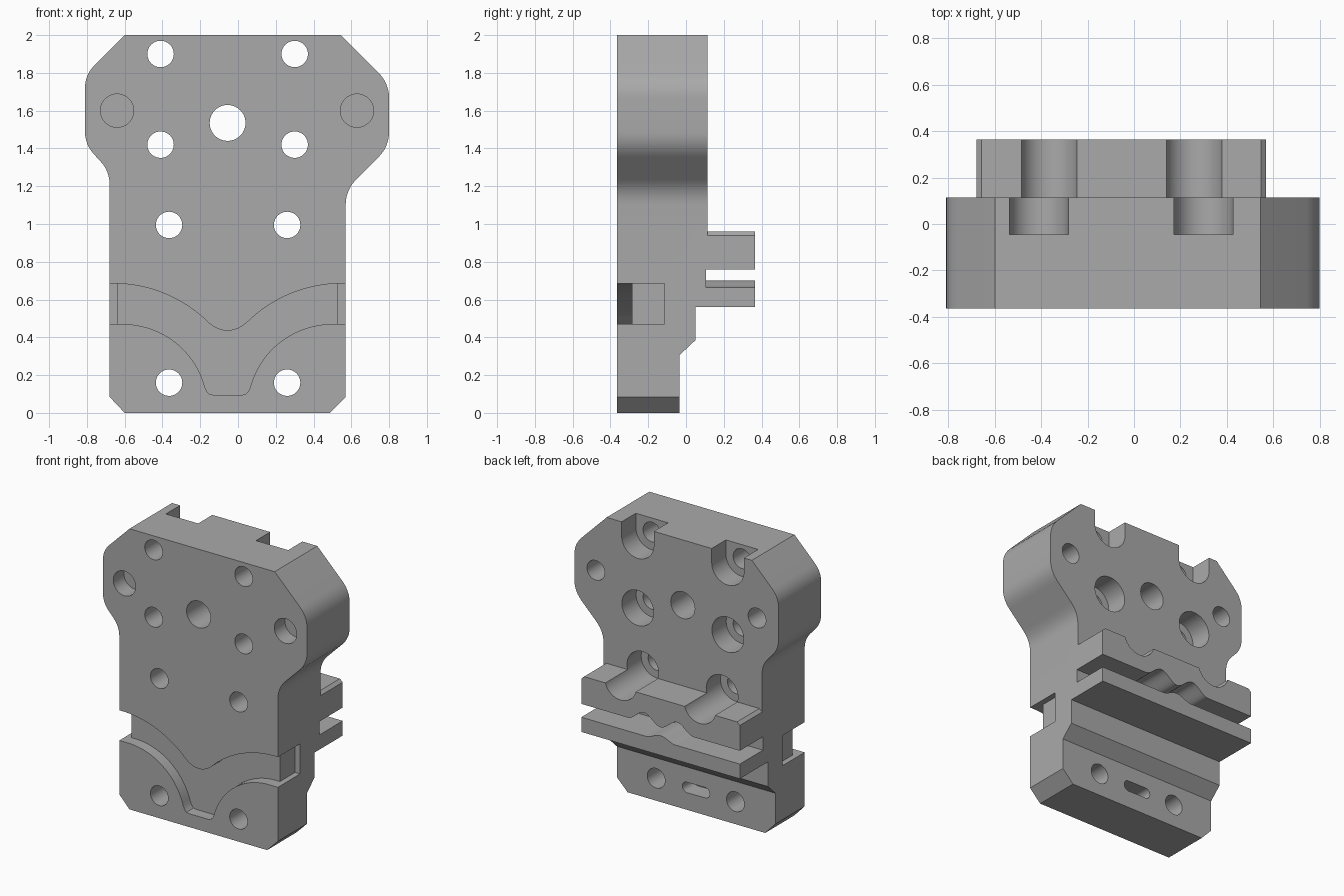
import bpy, bmesh, math
from mathutils import Vector

cube = bpy.data.objects.get("Cube")
if cube:
    bpy.data.objects.remove(cube, do_unlink=True)

FRONT, BACK, LEDGE_BACK = -0.365, 0.115, 0.365
CX = -0.055          # symmetry axis of the lower block
HALF = 0.625         # half width of the lower block

grey = bpy.data.materials.new("machined_grey")
grey.use_nodes = True
colour = (0.40, 0.40, 0.40, 1)
grey.diffuse_color = colour
grey.node_tree.nodes["Principled BSDF"].inputs["Base Color"].default_value = colour


def prism(name, points, start, end, axis="y"):
    """Extrude a closed profile: (x, z) along y, or (y, z) along x."""
    place = (lambda a, b, t: (a, t, b)) if axis == "y" else (lambda a, b, t: (t, a, b))
    bm = bmesh.new()
    base = [bm.verts.new(place(a, b, start)) for a, b in points]
    face = bm.faces.new(base)
    ext = bmesh.ops.extrude_face_region(bm, geom=[face])
    shift = Vector(place(0, 0, end - start))
    bmesh.ops.translate(bm, vec=shift, verts=[g for g in ext["geom"] if isinstance(g, bmesh.types.BMVert)])
    bmesh.ops.recalc_face_normals(bm, faces=bm.faces)
    mesh = bpy.data.meshes.new(name)
    bm.to_mesh(mesh)
    bm.free()
    obj = bpy.data.objects.new(name, mesh)
    bpy.context.collection.objects.link(obj)
    mesh.materials.append(grey)
    return obj


def combine(target, tool, operation="DIFFERENCE"):
    mod = target.modifiers.new(tool.name, "BOOLEAN")
    mod.operation, mod.solver, mod.object = operation, "EXACT", tool
    bpy.context.view_layer.objects.active = target
    bpy.ops.object.modifier_apply(modifier=mod.name)
    bpy.data.objects.remove(tool, do_unlink=True)


def circle(x, z, r, n=40):
    return [(x + r * math.cos(2 * math.pi * i / n), z + r * math.sin(2 * math.pi * i / n)) for i in range(n)]


def rounded(corners, steps=6):
    """Round each (x, z, cut) corner with a short curve."""
    out = []
    for i, (x, z, cut) in enumerate(corners):
        p = Vector((x, z))
        if not cut:
            out.append((x, z))
            continue
        a = p + (Vector(corners[i - 1][:2]) - p).normalized() * cut
        b = p + (Vector(corners[(i + 1) % len(corners)][:2]) - p).normalized() * cut
        for s in range(steps + 1):
            t = s / steps
            out.append(tuple(a * (1 - t) ** 2 + p * (2 * t * (1 - t)) + b * t * t))
    return out


def symmetric(upper, lower):
    """Close a loop from half curves given from the outside to the centre."""
    right = lambda pts: [(CX + d, z) for d, z in pts]
    left = lambda pts: [(CX - d, z) for d, z in pts]
    return right(upper) + left(upper)[::-1] + left(lower) + right(lower)[::-1]


# Main plate
outline = rounded([
    (-0.60, 2, 0), (0.545, 2, 0), (0.80, 1.745, 0.08), (0.80, 1.41, 0.08),
    (0.57, 1.18, 0.08), (0.57, 0.085, 0), (0.485, 0, 0), (-0.60, 0, 0),
    (-0.68, 0.085, 0), (-0.68, 1.28, 0.07), (-0.81, 1.42, 0.07), (-0.81, 1.79, 0.07)])
body = prism("carriage_body", outline, FRONT, BACK)

# Stepped lower back
combine(body, prism("back_step", [
    (0.5, 0.56), (0.05, 0.56), (0.05, 0.385), (-0.035, 0.305), (-0.035, -0.1), (0.5, -0.1)], -1, 1, "x"))

# Rear clamp ledge with a wavy gap
ledge = prism("clamp_ledge", symmetric(
    [(HALF, 0.94), (HALF - 0.022, 0.96)], [(HALF, 0.56)]), 0.06, LEDGE_BACK)
combine(body, ledge, "UNION")
N = 24
roof = [(0.9, 0.76)]
floor = [(0.9, 0.665)]
for i in range(N + 1):
    d = 0.26 * (1 - i / N) + 0.001
    roof.append((d, 0.76 + 0.035 * (1 + math.cos(math.pi * (d - 0.13) / 0.13))))
    floor.append((d, 0.665 + (0.0175 * (1 + math.cos(math.pi * d / 0.12)) if d < 0.12 else 0)))
combine(body, prism("clamp_gap", symmetric(roof, floor), 0.105, 0.6))

# Curved channel across the front
upper = [(0.8, 0.685)]
lower = [(0.8, 0.47)]
for i in range(N + 1):
    d = 0.605 * (1 - i / N) + 0.001
    z = 0.435 + 4 * d * d if d < 0.085 else -0.03 + math.sqrt(0.715 ** 2 - (0.605 - d) ** 2)
    upper.append((d, z))
    a = math.radians(90 + 75 * i / N)
    lower.append((0.555 + 0.45 * math.cos(a), 0.02 + 0.45 * math.sin(a)))
lower += [(0.108, 0.112), (0.096, 0.099), (0.075, 0.095)]
combine(body, prism("front_channel", symmetric(upper, lower), -0.6, -0.285))

# Deeper notches at both channel ends
for side in (-1, 1):
    a, b = CX + side * (HALF - 0.04), CX + side * 0.9
    combine(body, prism("end_notch", [(a, 0.47), (b, 0.47), (b, 0.685), (a, 0.685)], -0.6, -0.115))

# Screw holes with counterbores from the back
for x, z in [(-0.41, 1.9), (0.30, 1.9), (-0.41, 1.42), (0.30, 1.42),
             (-0.365, 0.995), (0.26, 0.995), (-0.365, 0.16), (0.26, 0.16)]:
    combine(body, prism("screw_hole", circle(x, z, 0.07), -0.6, 0.6))
    if z > 1.8:
        # Top counterbores open through the upper edge
        arc = [(x + 0.127 * math.cos(math.pi * (1 + i / N)),
                z + 0.127 * math.sin(math.pi * (1 + i / N))) for i in range(N + 1)]
        combine(body, prism("open_bore", arc + [(x + 0.127, 2.2), (x - 0.127, 2.2)], -0.045, 0.6))
    elif z > 0.5:
        combine(body, prism("counterbore", circle(x, z, 0.125), -0.045, 0.6))

# Centre hole and blind pockets
combine(body, prism("centre_hole", circle(CX, 1.535, 0.095), -0.6, 0.6))
for x in (-0.64, 0.63):
    combine(body, prism("front_pocket", circle(x, 1.6, 0.088), -0.6, FRONT + 0.12))
    combine(body, prism("back_pocket", circle(x, 1.6, 0.07), BACK - 0.2, 0.6))

# Blind slot low on the back
slot = [(x + (0.07 if i < 10 else -0.07), z) for i, (x, z) in
        enumerate(circle(CX, 0.16, 0.038, 20)[15:] + circle(CX, 0.16, 0.038, 20)[:15])]
combine(body, prism("back_slot", slot, -0.16, 0.6))

# Smooth curved walls, sharp edges kept
bpy.ops.object.select_all(action="DESELECT")
body.select_set(True)
bpy.context.view_layer.objects.active = body
bpy.ops.object.shade_smooth_by_angle(angle=math.radians(25))
